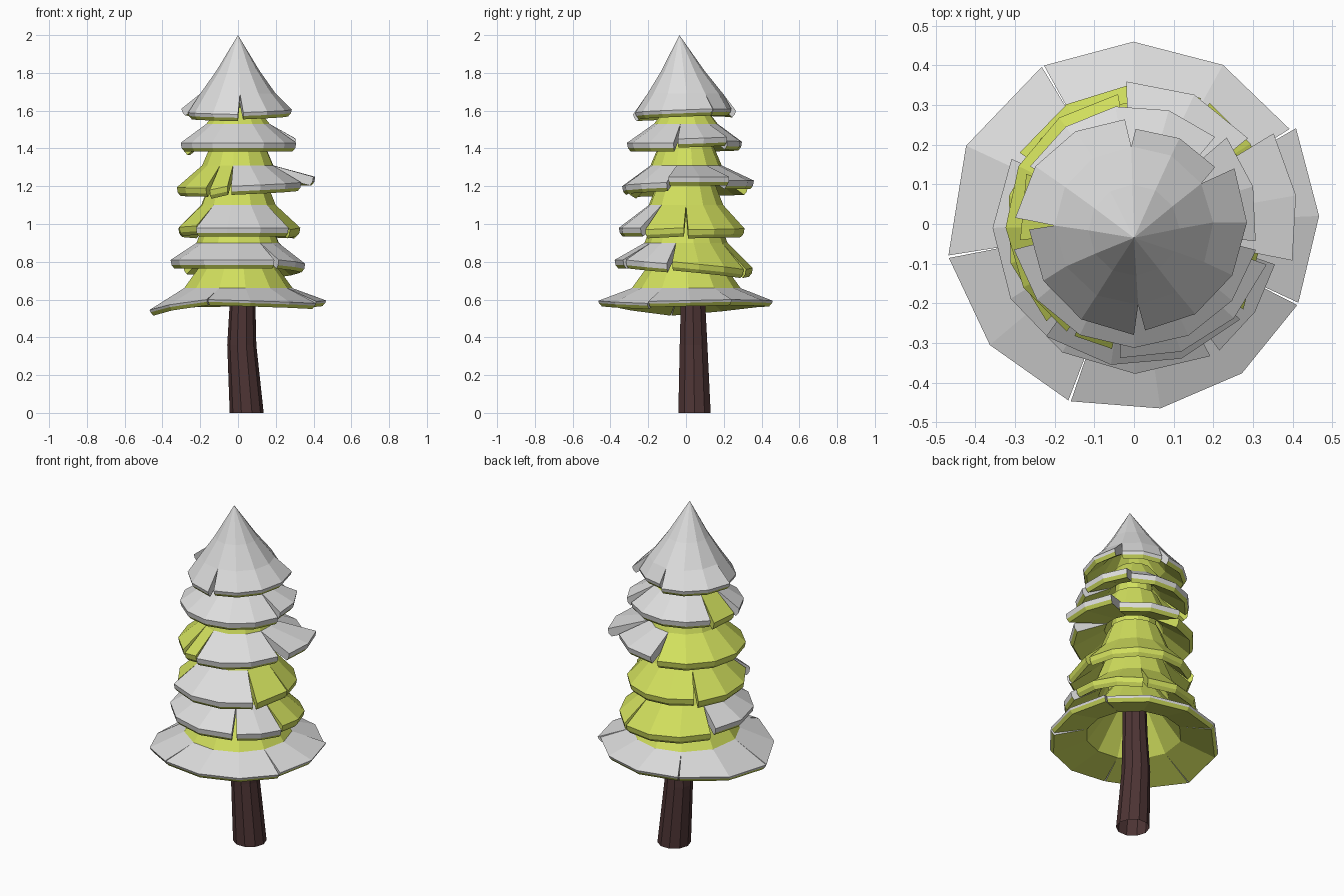
import bpy
import bmesh
from math import cos, sin, radians

cube = bpy.data.objects.get("Cube")
if cube:
    bpy.data.objects.remove(cube, do_unlink=True)


def make_material(name, rgb):
    mat = bpy.data.materials.new(name)
    mat.use_nodes = True
    mat.diffuse_color = (*rgb, 1)
    mat.node_tree.nodes["Principled BSDF"].inputs["Base Color"].default_value = (*rgb, 1)
    return mat


needles = make_material("needle green", (0.64, 0.74, 0.11))
snow = make_material("snow white", (0.72, 0.72, 0.72))
bark = make_material("bark brown", (0.075, 0.035, 0.035))
GREEN, SNOW = 0, 1


def finish(bm, name, materials):
    bmesh.ops.recalc_face_normals(bm, faces=bm.faces)
    mesh = bpy.data.meshes.new(name)
    bm.to_mesh(mesh)
    bm.free()
    for mat in materials:
        mesh.materials.append(mat)
    obj = bpy.data.objects.new(name, mesh)
    bpy.context.collection.objects.link(obj)


def face(bm, verts, material):
    """Add a face, dropping corners that share a position."""
    corners = []
    for v in verts:
        if all((v.co - c.co).length > 1e-5 for c in corners):
            corners.append(v)
    if len(corners) > 2:
        bm.faces.new(corners).material_index = material


def ring_point(angle, r, z):
    """Point around the tree axis, whose tip leans forward."""
    lean = -0.1 * max(0, z - 1.65)
    a = radians(angle)
    return (r * cos(a), r * sin(a) + lean, z)


def add_leaf(bm, leaf, end, profile, lip, slit, snow_from):
    """One closed flap of a skirt: outer slope, two-step lip and underside."""
    start, r0, r1, z0, z1, snowy = leaf
    count = max(1, round((end - start) / 28))
    n = len(profile)
    columns = []
    for i in range(count + 1):
        t = i / count
        r, z = r0 + (r1 - r0) * t, z0 + (z1 - z0) * t
        loop = [(*p, 0) for p in profile]
        loop += [(r, z, slit), (r - 0.005, z - lip, slit),
                 (r - 0.02, z - lip - 0.018, slit)]
        loop += [(max(pr - 0.03, 0), pz - 0.05, 0) for pr, pz in reversed(profile)]
        columns.append([bm.verts.new(ring_point(
            start + gap + (end - start - 2 * gap) * t, pr, pz)) for pr, pz, gap in loop])
    size = len(columns[0])
    for a, b in zip(columns, columns[1:]):
        for j in range(size):
            k = (j + 1) % size
            white = snowy and snow_from <= j <= n
            face(bm, [a[j], a[k], b[k], b[j]], SNOW if white else GREEN)
    # Flap sides, visible inside the slits
    for c in (columns[0], columns[-1]):
        for j in range(n - 1):
            face(bm, [c[j], c[j + 1], c[size - 2 - j], c[size - 1 - j]], GREEN)
        face(bm, c[n - 1:n + 4], SNOW if snowy else GREEN)


def skirt(name, profile, leaves, lip=0.028, slit=2, snow_from=1):
    bm = bmesh.new()
    for i, leaf in enumerate(leaves):
        end = leaves[(i + 1) % len(leaves)][0]
        end += 360 if end <= leaf[0] else 0
        add_leaf(bm, leaf, end, profile, lip, slit, snow_from)
    finish(bm, name, [needles, snow])


# Branch skirts, bottom to top; each flap is
# (start angle, start and end radius, start and end height, snowy)
skirt("bottom_skirt", [(0.1, 0.92), (0.29, 0.66)],
      [(31, 0.46, 0.46, 0.6, 0.59, True), (120, 0.46, 0.475, 0.59, 0.545, True),
       (190, 0.475, 0.475, 0.545, 0.6, True), (250, 0.475, 0.46, 0.6, 0.58, True),
       (334, 0.46, 0.475, 0.59, 0.6, True)], lip=0.012, slit=0.4)
skirt("second_skirt", [(0.15, 1.08), (0.22, 0.9)],
      [(60, 0.36, 0.34, 0.76, 0.78, False), (150, 0.35, 0.385, 0.81, 0.81, True),
       (302, 0.385, 0.37, 0.81, 0.79, True), (346, 0.35, 0.36, 0.8, 0.76, False)])
skirt("third_skirt", [(0.14, 1.25), (0.2, 1.1)],
      [(0, 0.32, 0.31, 0.97, 0.98, False), (135, 0.32, 0.33, 0.97, 0.99, False),
       (230, 0.36, 0.36, 0.98, 0.98, True), (320, 0.35, 0.33, 0.97, 0.98, False)])
skirt("fourth_skirt", [(0.13, 1.45), (0.19, 1.31)],
      [(35, 0.36, 0.36, 1.23, 1.23, True), (95, 0.33, 0.32, 1.2, 1.19, False),
       (240, 0.32, 0.32, 1.18, 1.2, False), (262, 0.34, 0.35, 1.2, 1.22, True),
       (345, 0.41, 0.42, 1.25, 1.25, True)])
skirt("fifth_skirt", [(0.1, 1.62), (0.17, 1.53)],
      [(45, 0.3, 0.3, 1.44, 1.43, True), (153, 0.3, 0.29, 1.41, 1.41, False),
       (190, 0.31, 0.315, 1.43, 1.43, True), (350, 0.31, 0.32, 1.45, 1.46, True)])
skirt("snowy_top", [(0, 2), (0.115, 1.81), (0.2, 1.69)],
      [(32, 0.25, 0.24, 1.61, 1.61, True), (92, 0.265, 0.3, 1.6, 1.61, True),
       (180, 0.265, 0.28, 1.59, 1.58, True), (273, 0.27, 0.29, 1.59, 1.61, True)],
      lip=0.018, slit=3, snow_from=0)


def tube(name, rings, sides, material):
    """Open tube through rings given as (x, y, z, radius)."""
    bm = bmesh.new()
    loops = []
    for x, y, z, r in rings:
        turns = [radians(360 * i / sides) for i in range(sides)]
        loops.append([bm.verts.new((x + r * cos(a), y + r * sin(a), z)) for a in turns])
    for low, high in zip(loops, loops[1:]):
        for i in range(sides):
            k = (i + 1) % sides
            bm.faces.new([low[i], low[k], high[k], high[i]])
    finish(bm, name, [material])


# Inner foliage closing the middle, and the bent trunk
tube("foliage_core", [(0, 0, 0.84, 0.14), (0, 0, 1.1, 0.14), (0, 0, 1.62, 0.09)],
     12, needles)
tube("trunk", [(0.046, 0.045, 0, 0.09), (0.02, 0.04, 0.36, 0.077),
               (0.024, 0.037, 0.58, 0.068), (0.01, 0.015, 0.92, 0.06)], 10, bark)
